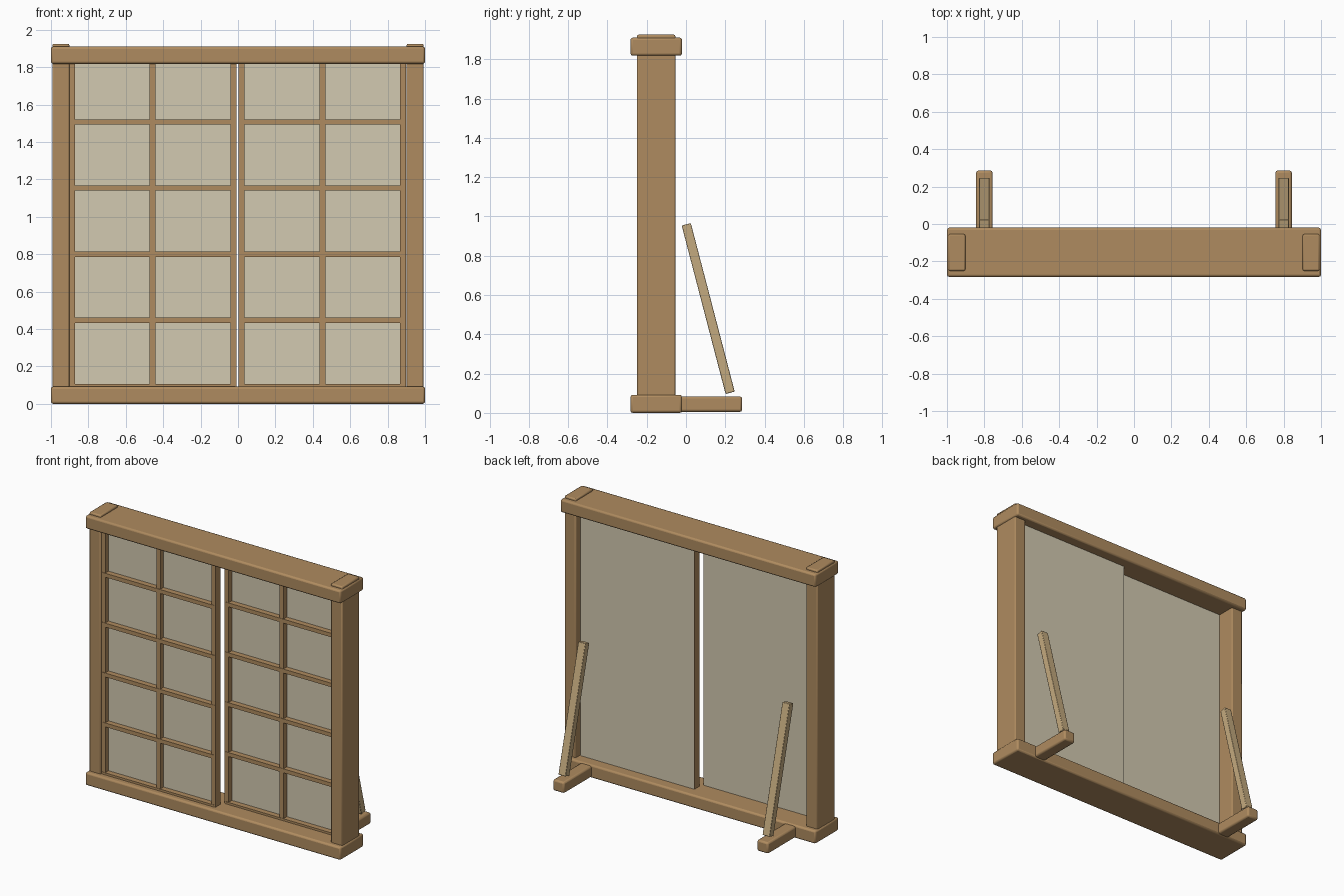
import bpy, math

if "Cube" in bpy.data.objects:
    bpy.data.objects.remove(bpy.data.objects["Cube"])

def material(name, rgb):
    m = bpy.data.materials.new(name)
    m.diffuse_color = (*rgb, 1)
    m.use_nodes = True
    m.node_tree.nodes["Principled BSDF"].inputs["Base Color"].default_value = m.diffuse_color
    return m

wood = material("wood", (0.43, 0.26, 0.115))
pale_wood = material("pale_wood", (0.55, 0.40, 0.21))
paper = material("paper", (0.65, 0.59, 0.44))

def box(name, x, y, z, mat, bevel=0.0):
    """Box spanning the given (min, max) ranges, with an optional rounded edge."""
    bpy.ops.mesh.primitive_cube_add(size=1, location=[sum(r) / 2 for r in (x, y, z)])
    ob = bpy.context.object
    ob.name = name
    ob.scale = [r[1] - r[0] for r in (x, y, z)]
    bpy.ops.object.transform_apply(location=False, rotation=False, scale=True)
    ob.data.materials.append(mat)
    if bevel:
        b = ob.modifiers.new("bevel", 'BEVEL')
        b.width, b.segments = bevel, 2
        bpy.ops.object.shade_smooth_by_angle(angle=math.radians(35))
    return ob

# Top and bottom rails
for name, z in (("bottom_rail", (0, 0.092)), ("top_rail", (1.818, 1.91))):
    box(name, (-1, 1), (-0.283, -0.02), z, wood, 0.012)

for s, side in ((-1, "left"), (1, "right")):
    def span(a, b):
        return tuple(sorted((s * a, s * b)))
    # Posts, rear feet and leaning braces
    box(side + "_post", span(0.902, 0.992), (-0.25, -0.054), (0.01, 1.925), wood, 0.008)
    box(side + "_foot", span(0.756, 0.844), (-0.25, 0.286), (0.005, 0.084), wood, 0.012)
    brace = box(side + "_brace", (-0.028, 0.028), (-0.024, 0.024), (-0.443, 0.443), pale_wood, 0.004)
    brace.location = (s * 0.8, 0.113, 0.531)
    brace.rotation_euler.x = math.atan2(0.224, 0.86)

# Two sliding screens on separate tracks: left in front, right behind
for side, x0, front in (("left", -0.904, -0.24), ("right", 0.003, -0.155)):
    x1, back = x0 + 0.895, front + 0.056
    box(side + "_paper", (x0 + 0.004, x1 - 0.004), (back - 0.02, back + 0.001), (0.08, 1.872), paper)
    for i in range(3):
        x = x0 + 0.016 + i * 0.4315
        box(f"{side}_upright_{i}", (x - 0.016, x + 0.016), (front, back), (0.08, 1.872), wood)
    for i in range(6):
        z = 0.093 + i * 0.3535
        box(f"{side}_crossbar_{i}", (x0 + 0.006, x1 - 0.006), (front - 0.003, back - 0.004),
            (z - 0.014, z + 0.014), wood)
